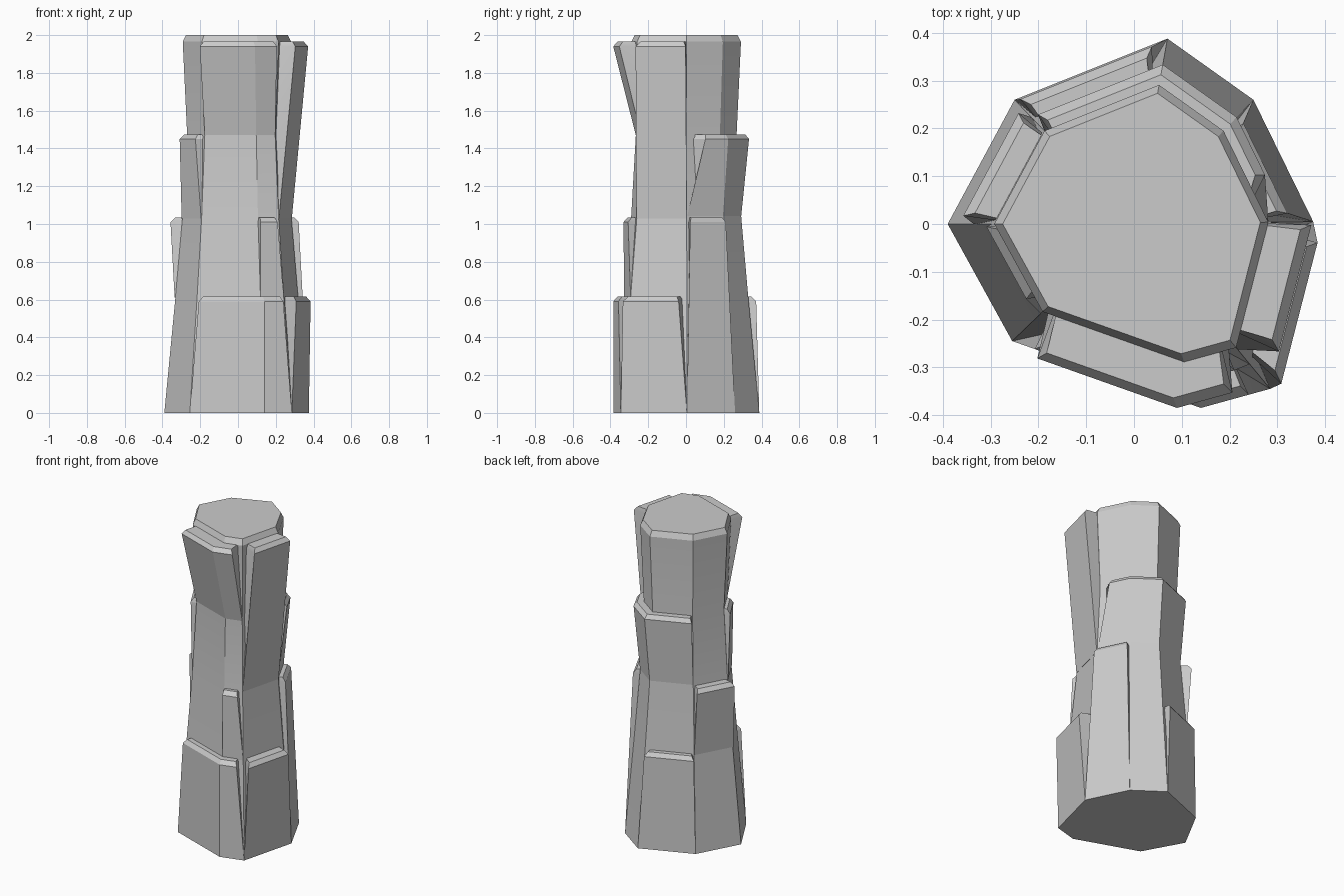
import bpy, math
from mathutils import Vector

if "Cube" in bpy.data.objects:
    bpy.data.objects.remove(bpy.data.objects["Cube"])

# Irregular eight-sided footprint, counter-clockwise from the left corner
BASE = [Vector(p) for p in [(-.39, 0), (-.255, -.245), (.14, -.385), (.285, -.345),
                            (.375, .005), (.25, .26), (.07, .388), (-.25, .26)]]


def outline(t):
    """Point on the footprint; whole numbers are corners."""
    i = math.floor(t)
    return BASE[i % 8].lerp(BASE[(i + 1) % 8], t - i)


def loft(name, rings):
    """Solid from equal-length stacked rings."""
    n = len(rings[0])
    verts = [v for r in rings for v in r]
    faces = [tuple(range(n))[::-1], tuple(range(len(verts) - n, len(verts)))]
    for k in range(len(rings) - 1):
        for i in range(n):
            j = (i + 1) % n
            faces.append((k * n + i, k * n + j, (k + 1) * n + j, (k + 1) * n + i))
    me = bpy.data.meshes.new(name)
    me.from_pydata(verts, [], faces)
    me.update()
    ob = bpy.data.objects.new(name, me)
    bpy.context.collection.objects.link(ob)
    bpy.context.view_layer.objects.active = ob
    ob.select_set(True)
    bpy.ops.object.shade_smooth_by_angle(angle=math.radians(22))
    ob.select_set(False)
    return ob


def slab(name, bottom, top, z0, z1, s0, s1, dx=0):
    """Plate that leans out of the core and has a bevelled upper rim."""
    corners = range(math.floor(bottom[0]) + 1, math.ceil(bottom[1]))

    def ring(span, s, z, shift):
        outer = [outline(t) * s for t in (span[0], *corners, span[1])]
        inner = [outline(t) * .6 for t in (bottom[0], *corners, bottom[1])]
        return ([(p.x + shift, p.y, z) for p in outer]
                + [(p.x, p.y, z) for p in reversed(inner)])

    rim = (top[0] + .03, top[1] - .03)
    loft(name, [ring(bottom, s0, z0, 0), ring(top, s1, z1 - .025, dx),
                ring(rim, s1 - .055, z1, dx)])


# Core column with a waist and a bevelled top
core = [(0, 1), (.61, .85), (1.03, .755), (1.47, .69), (1.965, .75), (2, .705)]
loft("core_column", [[(p.x * s, p.y * s, z) for p in BASE] for z, s in core])

# Lower plates
slab("front_base_slab", (1, 3), (1.12, 2.69), 0, .615, 1, 1)
slab("right_base_slab", (3, 4), (3.08, 3.88), 0, .615, 1, 1.055)
slab("back_left_base_slab", (6, 7), (6.1, 6.97), 0, .615, 1, .99)
slab("back_right_tall_slab", (4, 5), (4.08, 4.92), 0, 1.035, 1, .88)

# Middle plates
slab("front_narrow_slab", (2, 3), (2.0, 2.72), .61, 1.035, .85, .86)
slab("left_middle_slab", (7, 8), (7.05, 7.93), .61, 1.035, .86, .94)

# Upper plates
slab("left_upper_slab", (0, 1), (.03, .8), 1.03, 1.475, .765, .8)
slab("back_upper_slab", (4, 7), (4.45, 6.95), 1.03, 1.475, .75, .86)
slab("right_top_slab", (3, 4), (3.22, 3.98), 1.03, 1.965, .76, .995)
slab("front_top_slab", (1, 3), (1.26, 2.8), 1.47, 1.965, .69, 1, -.05)
